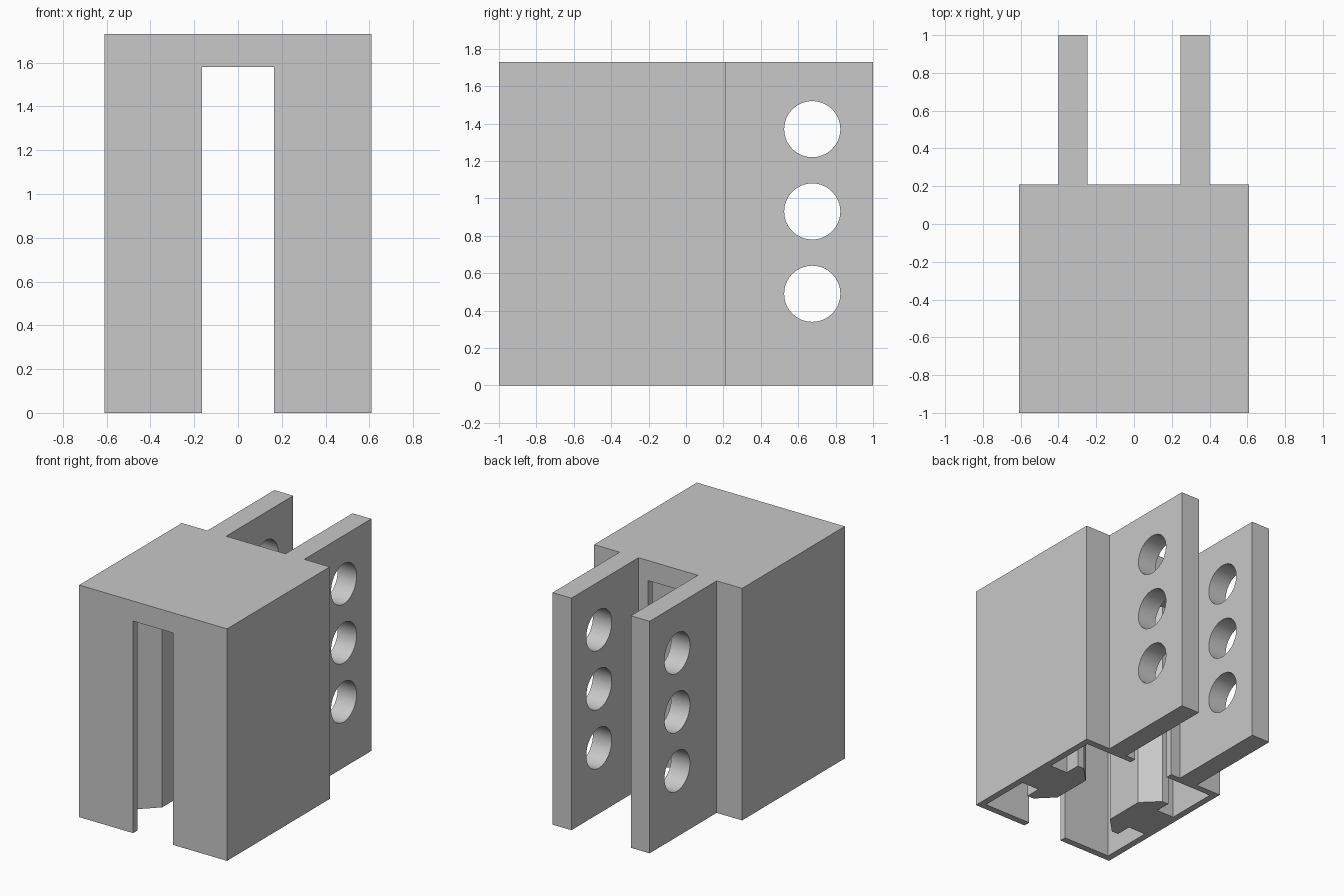
import bpy
import bmesh
from math import radians
from mathutils import Matrix

if "Cube" in bpy.data.objects:
    bpy.data.objects.remove(bpy.data.objects["Cube"], do_unlink=True)

# One plain grey for everything
GREY = (0.58, 0.58, 0.58, 1)
grey = bpy.data.materials.new("plain_grey")
grey.use_nodes = True
grey.diffuse_color = GREY
grey.node_tree.nodes["Principled BSDF"].inputs["Base Color"].default_value = GREY

# Main dimensions
HEIGHT, CEILING = 1.73, 1.58
HALF_W, WALL = 0.61, 0.05
FRONT, BACK = -1.0, 0.21
MID = (FRONT + BACK) / 2
SLOT = 0.165
PLATE_IN, PLATE_OUT, PLATE_END = 0.245, 0.4, 1.0


def make_object(name, bm):
    bmesh.ops.recalc_face_normals(bm, faces=bm.faces)
    mesh = bpy.data.meshes.new(name)
    bm.to_mesh(mesh)
    bm.free()
    mesh.materials.append(grey)
    obj = bpy.data.objects.new(name, mesh)
    bpy.context.collection.objects.link(obj)
    return obj


def prism(name, outline, bottom, top):
    """Extrude a plan outline straight up."""
    bm = bmesh.new()
    face = bm.faces.new([bm.verts.new((x, y, bottom)) for x, y in outline])
    side = bmesh.ops.extrude_face_region(bm, geom=[face])["geom"]
    verts = [v for v in side if isinstance(v, bmesh.types.BMVert)]
    bmesh.ops.translate(bm, vec=(0, 0, top - bottom), verts=verts)
    return make_object(name, bm)


def rectangle(x0, x1, y0, y1):
    return [(x0, y0), (x1, y0), (x1, y1), (x0, y1)]


def activate(obj):
    bpy.ops.object.select_all(action='DESELECT')
    obj.select_set(True)
    bpy.context.view_layer.objects.active = obj


def cut(obj, cutter):
    cutter.hide_render = True
    mod = obj.modifiers.new("cut", 'BOOLEAN')
    mod.operation = 'DIFFERENCE'
    mod.solver = 'EXACT'
    mod.object = cutter
    activate(obj)
    bpy.ops.object.modifier_apply(modifier=mod.name)
    bpy.data.objects.remove(cutter, do_unlink=True)


# Housing: a box hollowed from below, with a slot through front and back walls
housing = prism("housing", rectangle(-HALF_W, HALF_W, FRONT, BACK), 0, HEIGHT)
inner, near, far = HALF_W - WALL, FRONT - 0.1, BACK + 0.1
front_in, back_in = FRONT + WALL, BACK - WALL
right_half = [(SLOT, near), (SLOT, front_in), (inner, front_in),
              (inner, back_in), (SLOT, back_in), (SLOT, far)]
left_half = [(-x, y) for x, y in reversed(right_half)]
cut(housing, prism("cavity_cutter", right_half + left_half, -0.1, CEILING))

# Key profile: neck on the side wall, wide head, chamfered inner end
key_half = [(inner, 0.155), (0.415, 0.155), (0.415, 0.275),
            (0.36, 0.275), (0.24, 0.155)]
key = key_half + [(x, -y) for x, y in reversed(key_half)]

for side, label in ((1, "left"), (-1, "right")):
    # Full-height guide key inside the housing
    prism(label + "_guide_key",
          [(side * x, MID + y) for x, y in key], 0, CEILING)

    # Rear mounting plate with three round holes
    plate = prism(label + "_mounting_plate",
                  rectangle(side * PLATE_IN, side * PLATE_OUT, BACK, PLATE_END),
                  0, HEIGHT)
    bm = bmesh.new()
    for z in (0.49, 0.93, 1.37):
        place = (Matrix.Translation((side * 0.32, 0.675, z))
                 @ Matrix.Rotation(radians(90), 4, 'Y'))
        bmesh.ops.create_cone(bm, cap_ends=True, segments=64, radius1=0.15,
                              radius2=0.15, depth=0.5, matrix=place)
    cut(plate, make_object("hole_cutter", bm))
    activate(plate)
    bpy.ops.object.shade_smooth_by_angle(angle=radians(30))
